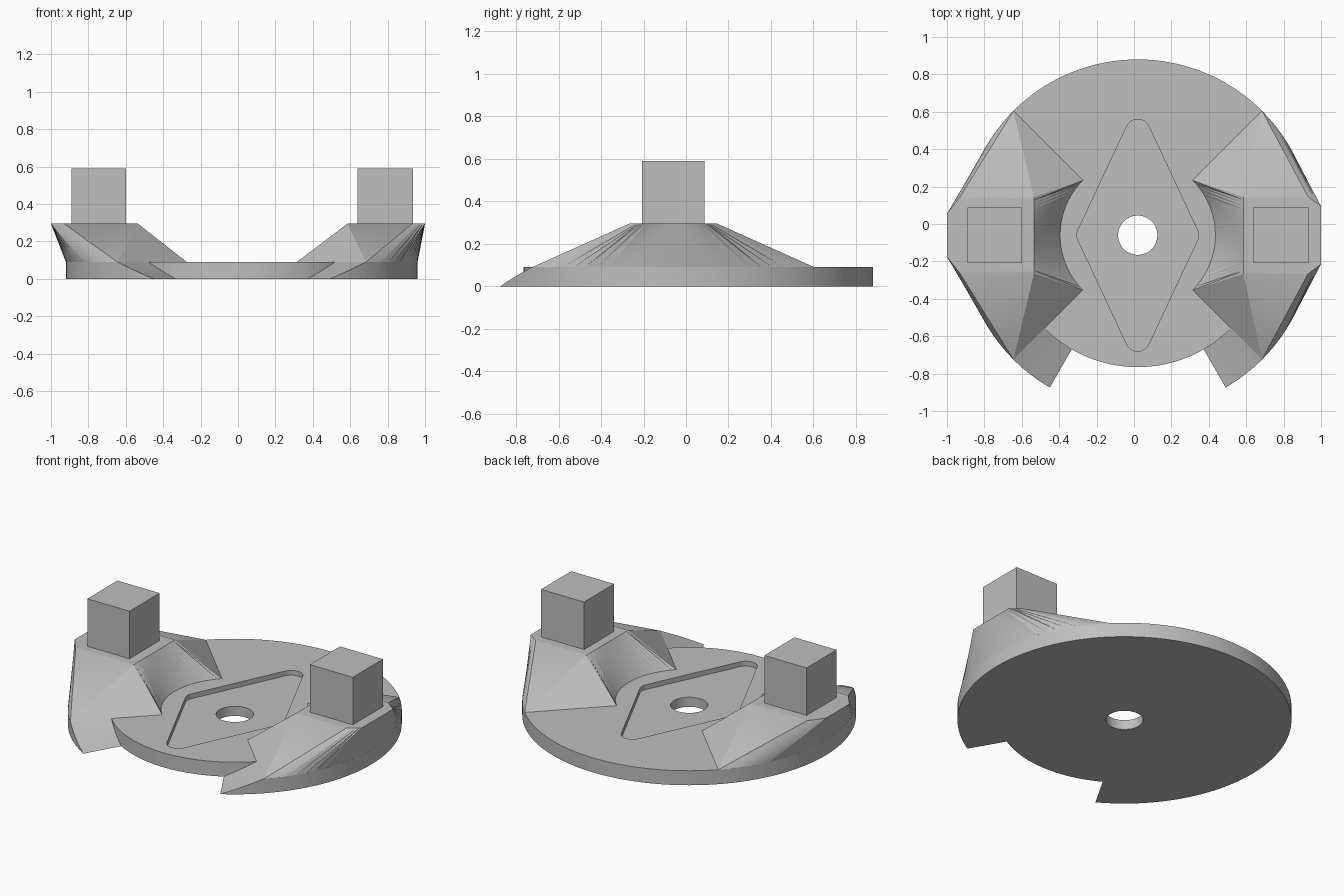
import bpy, bmesh
from math import sin, cos, radians, degrees, atan2

if "Cube" in bpy.data.objects:
    bpy.data.objects.remove(bpy.data.objects["Cube"])

CX, CY = 0.02, -0.06           # centre of the disc
R, R_STEP, R_IN = 0.94, 0.705, 0.415
PLATE, TOP = 0.09, 0.295

grey = bpy.data.materials.new("light grey")
grey.use_nodes = True
grey.diffuse_color = (0.52, 0.52, 0.52, 1)
grey.node_tree.nodes["Principled BSDF"].inputs["Base Color"].default_value = (0.52, 0.52, 0.52, 1)


def arc(r, a0, a1, n, x=0, y=0):
    angles = [radians(a0 + (a1 - a0) * i / n) for i in range(n + 1)]
    return [(x + r * cos(a), y + r * sin(a)) for a in angles]


def path(points, n):
    """Sample n equal steps along each stretch of a polyline."""
    out = [points[0]]
    for (ax, ay), (bx, by) in zip(points, points[1:]):
        out += [(ax + (bx - ax) * i / n, ay + (by - ay) * i / n) for i in range(1, n + 1)]
    return out


def finish(name, bm, smooth=True):
    bmesh.ops.remove_doubles(bm, verts=bm.verts, dist=1e-5)
    bmesh.ops.recalc_face_normals(bm, faces=bm.faces)
    mesh = bpy.data.meshes.new(name)
    bm.to_mesh(mesh)
    bm.free()
    mesh.materials.append(grey)
    obj = bpy.data.objects.new(name, mesh)
    obj.location = (CX, CY, 0)
    bpy.context.collection.objects.link(obj)
    bpy.ops.object.select_all(action="DESELECT")
    obj.select_set(True)
    bpy.context.view_layer.objects.active = obj
    if smooth:
        bpy.ops.object.shade_smooth_by_angle(angle=radians(25))
    return obj


def prism(name, outline, z0, z1, smooth=True):
    bm = bmesh.new()
    face = bm.faces.new([bm.verts.new((x, y, z0)) for x, y in outline])
    top = bmesh.ops.extrude_face_region(bm, geom=[face], use_keep_orig=True)["geom"]
    for v in top:
        if isinstance(v, bmesh.types.BMVert):
            v.co.z = z1
    return finish(name, bm, smooth)


def cut(obj, cutter):
    cutter.hide_render = True
    mod = obj.modifiers.new("cut", "BOOLEAN")
    mod.operation, mod.solver, mod.object = "DIFFERENCE", "EXACT", cutter
    bpy.ops.object.select_all(action="DESELECT")
    bpy.context.view_layer.objects.active = obj
    obj.select_set(True)
    bpy.ops.object.modifier_apply(modifier=mod.name)
    bpy.data.objects.remove(cutter)


# Base plate, stepped in at the front
plate = prism("base_plate", arc(R, -45, 225, 108) + arc(R_STEP, 225, 315, 36), 0, PLATE)

# Rounded diamond recess and centre hole
tip, side, rad = 0.555, 0.26, 0.065
lean = degrees(atan2(side, tip))
diamond = (arc(rad, -lean, lean, 8, x=side) + arc(rad, lean, 180 - lean, 16, y=tip)
           + arc(rad, 180 - lean, 180 + lean, 8, x=-side)
           + arc(rad, 180 + lean, 360 - lean, 16, y=-tip))
cut(plate, prism("recess_cutter", diamond, PLATE - 0.03, PLATE + 0.1, False))
cut(plate, prism("hole_cutter", arc(0.105, 0, 360, 48)[:-1], -0.1, 0.2, False))
bpy.context.view_layer.objects.active = plate
plate.select_set(True)
bpy.ops.object.shade_smooth_by_angle(angle=radians(25))


def shoulder(name, sign, inner, outer, half_y, flat_y):
    """Raised shoulder lofted from a quarter ring to a chamfered platform."""
    n = 24
    low_in = arc(R_IN, -45, 45, n)
    low_out = arc(R, -45, 45, n)
    high_in = path([(inner, -half_y), (inner, half_y)], n)
    chamfer = outer - 0.07
    bottom = path([(chamfer, -half_y), (outer, -flat_y)], n // 4)
    middle = path([(outer, -flat_y), (outer, flat_y)], n // 2)
    top = path([(outer, flat_y), (chamfer, half_y)], n // 4)
    high_out = bottom + middle[1:] + top[1:]

    bm = bmesh.new()

    def ring(points, z):
        return [bm.verts.new((sign * x, y, z)) for x, y in points]

    li, lo = ring(low_in, PLATE), ring(low_out, PLATE)
    hi, ho = ring(high_in, TOP), ring(high_out, TOP)
    for low, high in ((li, hi), (hi, ho), (lo, ho), (li, lo)):
        for i in range(n):
            if low is hi or high is lo:
                bm.faces.new((low[i], low[i + 1], high[i + 1], high[i]))
            elif i < n // 2:
                bm.faces.new((low[i], low[i + 1], high[i + 1]))
                bm.faces.new((low[i], high[i + 1], high[i]))
            else:
                bm.faces.new((low[i], low[i + 1], high[i]))
                bm.faces.new((low[i + 1], high[i + 1], high[i]))
    # Sloping flanks, creased from the inner top to the outer foot
    for i in (0, n):
        bm.faces.new((li[i], lo[i], hi[i]))
        bm.faces.new((lo[i], ho[i], hi[i]))
    finish(name, bm)


def ramp(name, sign):
    """Thin toe that runs down from the plate to the ground."""
    n = 8
    bm = bmesh.new()
    rows = []
    for (ax, ay), (bx, by), i in zip(arc(R_STEP, -45, -60, n), arc(R, -45, -60, n), range(n + 1)):
        z = PLATE * (1 - i / n)
        rows.append([bm.verts.new((sign * x, y, h))
                     for x, y, h in ((ax, ay, 0), (bx, by, 0), (bx, by, z), (ax, ay, z))])
    bm.faces.new(rows[0])
    for a, b in zip(rows, rows[1:]):
        for k in range(4):
            m = (k + 1) % 4
            if b is rows[-1] and k in (1, 3):
                # The side walls close to a point at the toe
                bm.faces.new((a[k], a[m], b[k]))
            elif b is rows[-1] and k == 2:
                bm.faces.new((a[2], a[3], b[0], b[1]))
            else:
                bm.faces.new((a[k], a[m], b[m], b[k]))
    loose = [v for v in bm.verts if not v.link_faces]
    bmesh.ops.delete(bm, geom=loose, context="VERTS")
    finish(name, bm)


def block(name, x0, x1):
    y0, y1 = -0.148, 0.147
    prism(name, [(x0, y0), (x1, y0), (x1, y1), (x0, y1)], TOP, 0.59, False)


# Shoulders, toes and square posts on both sides
shoulder("right_shoulder", -1, 0.555, 1.02, 0.205, 0.115)
shoulder("left_shoulder", 1, 0.565, 0.98, 0.207, 0.155)
for label, s in (("right", -1), ("left", 1)):
    ramp(label + "_toe", s)
block("right_post", -0.91, -0.62)
block("left_post", 0.62, 0.915)
